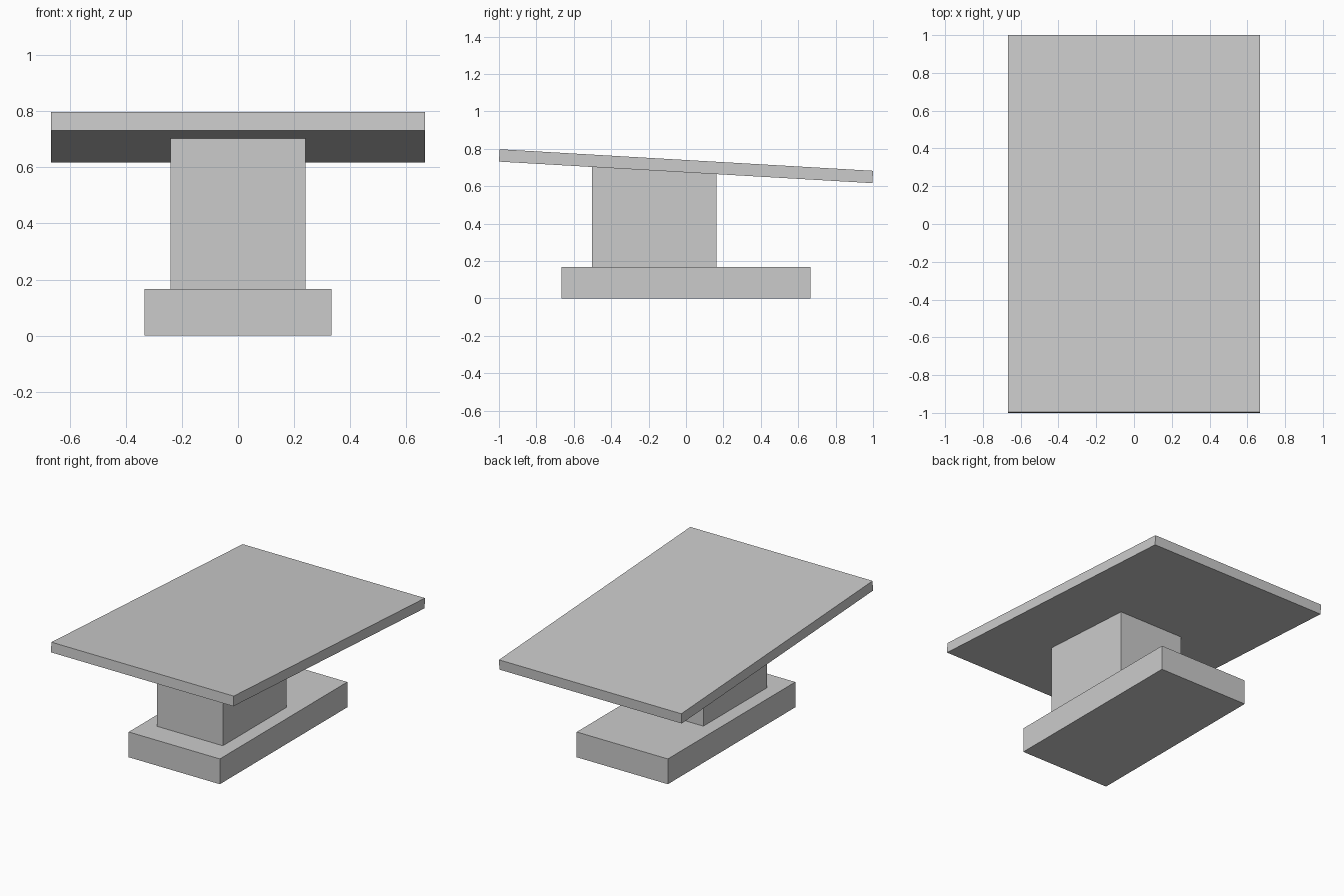
import bpy, math

if "Cube" in bpy.data.objects:
    bpy.data.objects.remove(bpy.data.objects["Cube"])

TILT = math.radians(3.3)
TOP_Z, TOP_T = 0.707, 0.066


def box(name, lo, hi):
    size = [b - a for a, b in zip(lo, hi)]
    centre = [(a + b) / 2 for a, b in zip(lo, hi)]
    bpy.ops.mesh.primitive_cube_add(size=1, location=centre)
    obj = bpy.context.object
    obj.name = name
    obj.scale = size
    bpy.ops.object.transform_apply(location=True, rotation=False, scale=True)
    return obj


# base block
box("base", (-0.333, -0.665, 0), (0.333, 0.665, 0.167))

# pedestal, its top sloped to meet the underside of the tabletop
column = box("pedestal", (-0.241, -0.502, 0.167), (0.241, 0.163, 0.68))
for v in column.data.vertices:
    if v.co.z > 0.4:
        v.co.z = TOP_Z - TOP_T / 2 / math.cos(TILT) - v.co.y * math.tan(TILT)

# tilted tabletop, higher at the front
length = (2 - TOP_T * math.sin(TILT)) / math.cos(TILT)
bpy.ops.mesh.primitive_cube_add(size=1, location=(0, 0, TOP_Z), rotation=(-TILT, 0, 0))
top = bpy.context.object
top.name = "tabletop"
top.scale = (1.332, length, TOP_T)
